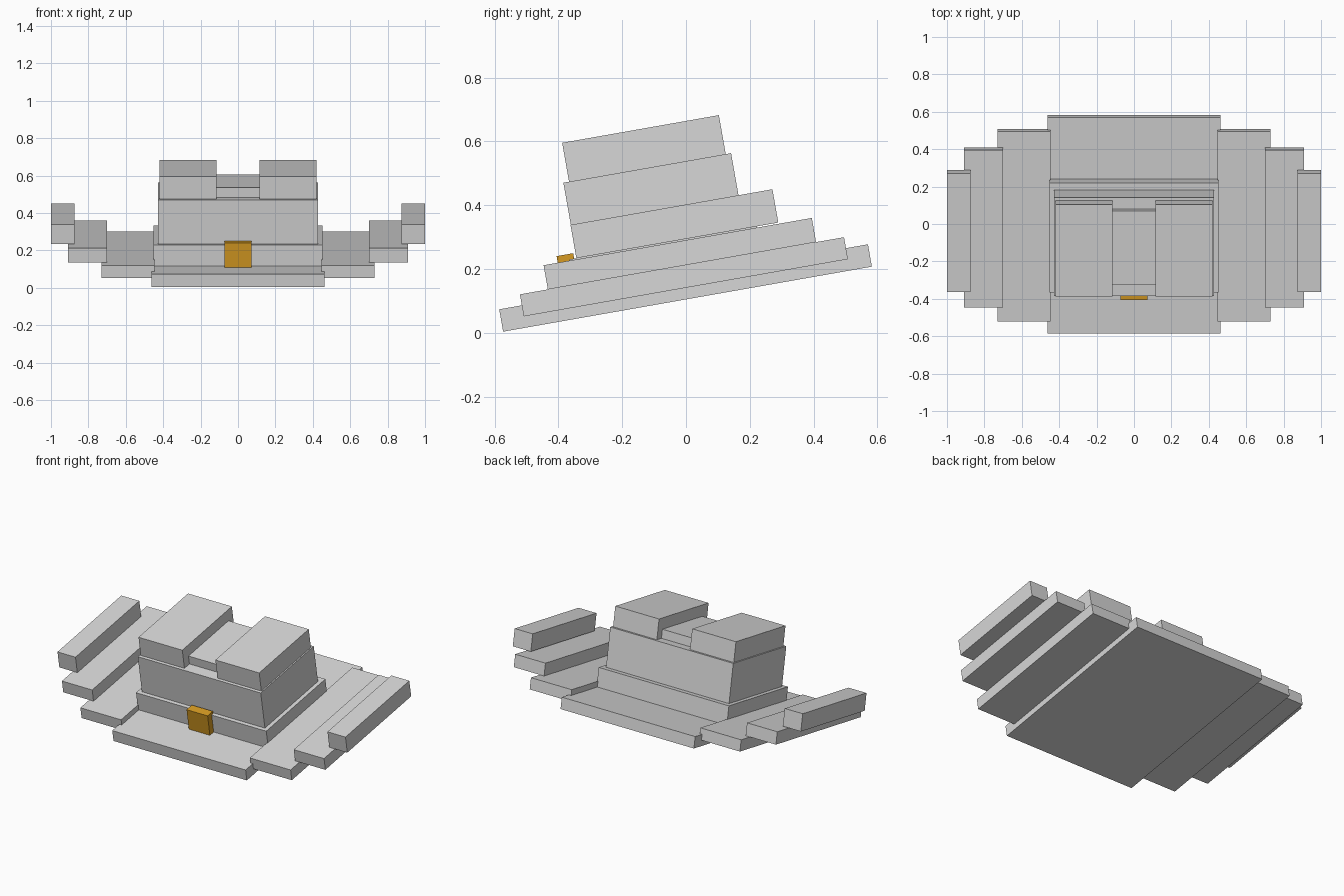
import bpy
import math
from mathutils import Matrix

cube = bpy.data.objects.get("Cube")
if cube:
    bpy.data.objects.remove(cube, do_unlink=True)


def material(name, rgb):
    mat = bpy.data.materials.new(name)
    mat.use_nodes = True
    mat.diffuse_color = (*rgb, 1)
    mat.node_tree.nodes["Principled BSDF"].inputs["Base Color"].default_value = (*rgb, 1)
    return mat


grey = material("light grey", (0.68, 0.68, 0.68))
gold = material("gold", (0.68, 0.33, 0.016))

# The whole hat leans forward by ten degrees
TILT = Matrix.Rotation(math.radians(10), 4, "X")


def block(name, x, y, z, mat=grey):
    """Box from (min, max) ranges, given in the hat's own untilted frame."""
    spans = (x, y, z)
    bpy.ops.mesh.primitive_cube_add(size=1)
    ob = bpy.context.object
    ob.name = ob.data.name = name
    size = Matrix.Diagonal([b - a for a, b in spans] + [1])
    centre = Matrix.Translation([(a + b) / 2 for a, b in spans])
    ob.data.transform(centre @ size)
    ob.matrix_world = TILT
    ob.data.materials.append(mat)


def pair(name, x, y, z):
    """The same box on both sides."""
    block("left_" + name, x, y, z)
    block("right_" + name, (-x[1], -x[0]), y, z)


# Brim: a flat centre with three rising steps on each side
block("brim_centre", (-0.463, 0.463), (-0.564, 0.61), (0.103, 0.174))
pair("brim_inner_step", (0.447, 0.73), (-0.492, 0.54), (0.139, 0.209))
pair("brim_middle_step", (0.70, 0.91), (-0.403, 0.451), (0.209, 0.286))
pair("brim_outer_step", (0.875, 1.0), (-0.298, 0.345), (0.29, 0.396))

# Crown: band, main body, two raised sides and the dented middle
block("hat_band", (-0.452, 0.452), (-0.32, 0.275), (0.174, 0.29))
block("crown", (-0.427, 0.427), (-0.297, 0.237), (0.29, 0.53))
pair("crown_top", (0.115, 0.419), (-0.279, 0.22), (0.53, 0.654))
block("crown_dent", (-0.115, 0.115), (-0.229, 0.174), (0.53, 0.584))

# Buckle on the front of the band
block("buckle", (-0.073, 0.073), (-0.358, -0.305), (0.174, 0.307), gold)
